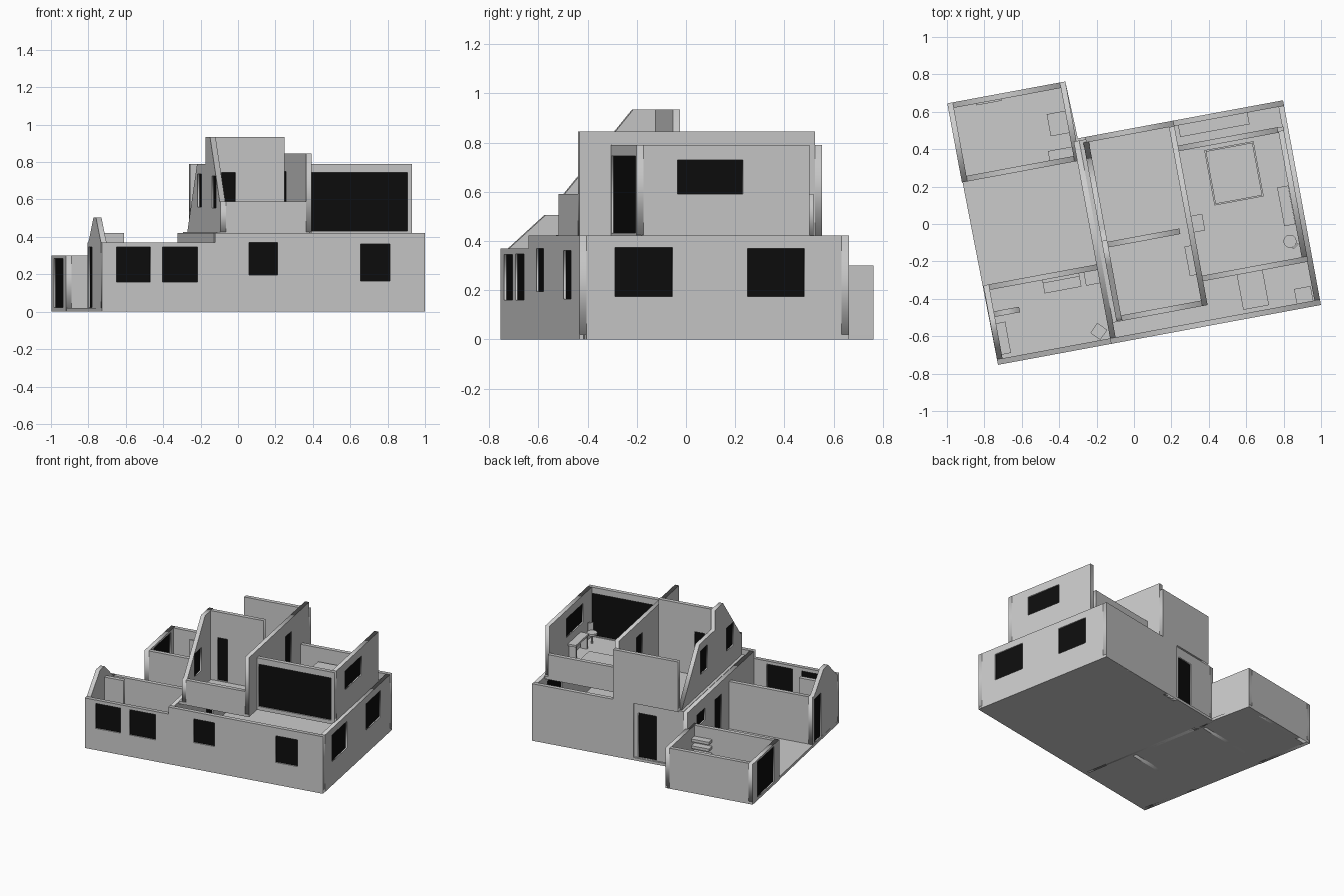
import bpy, bmesh, math
from mathutils import Matrix

if "Cube" in bpy.data.objects:
    bpy.data.objects.remove(bpy.data.objects["Cube"])

# House is laid out in its own (u, v) plan, then turned about z and moved into place
PLACE = Matrix.Translation((-0.727, -0.753, 0)) @ Matrix.Rotation(math.radians(10.5), 4, 'Z')
T = 0.03
black = bpy.data.materials.new("dark_glass")
black.diffuse_color = (0.004, 0.004, 0.004, 1)
black.use_nodes = True
black.node_tree.nodes["Principled BSDF"].inputs["Base Color"].default_value = black.diffuse_color


def add(name, bm, mat=None):
    bmesh.ops.recalc_face_normals(bm, faces=bm.faces)
    me = bpy.data.meshes.new(name)
    bm.to_mesh(me)
    bm.free()
    ob = bpy.data.objects.new(name, me)
    bpy.context.collection.objects.link(ob)
    ob.matrix_world = PLACE
    if mat:
        me.materials.append(mat)
    return ob


def box(name, u0, u1, v0, v1, z0, z1, mat=None, turn=0):
    bm = bmesh.new()
    m = (Matrix.Translation(((u0 + u1) / 2, (v0 + v1) / 2, (z0 + z1) / 2))
         @ Matrix.Rotation(math.radians(turn), 4, 'Z')
         @ Matrix.Diagonal((u1 - u0, v1 - v0, z1 - z0, 1)))
    bmesh.ops.create_cube(bm, size=1, matrix=m)
    return add(name, bm, mat)


def cyl(name, u, v, r, z0, z1, sides=16):
    bm = bmesh.new()
    bmesh.ops.create_cone(bm, cap_ends=True, segments=sides, radius1=r, radius2=r, depth=z1 - z0,
                          matrix=Matrix.Translation((u, v, (z0 + z1) / 2)))
    return add(name, bm)


def prism(name, pts, z0, z1):
    bm = bmesh.new()
    f = bm.faces.new([bm.verts.new((u, v, z0)) for u, v in pts])
    r = bmesh.ops.extrude_face_region(bm, geom=[f])
    bmesh.ops.translate(bm, vec=(0, 0, z1 - z0), verts=[g for g in r['geom'] if isinstance(g, bmesh.types.BMVert)])
    return add(name, bm)


def wall(name, axis, at, profile, holes=()):
    """Wall along u or v; profile is an (along, z) outline, holes are glazed openings."""
    cu = bpy.data.curves.new(name, 'CURVE')
    cu.dimensions, cu.fill_mode, cu.extrude = '2D', 'BOTH', T / 2
    loops = [profile] + [[(a, c), (b, c), (b, d), (a, d)] for a, b, c, d in holes]
    for pts in loops:
        sp = cu.splines.new('POLY')
        sp.points.add(len(pts) - 1)
        for p, (a, z) in zip(sp.points, pts):
            p.co = (a, z, 0, 1)
        sp.use_cyclic_u = True
    tmp = bpy.data.objects.new(name + "_outline", cu)
    bpy.context.collection.objects.link(tmp)
    bpy.context.view_layer.update()
    me = bpy.data.meshes.new_from_object(tmp.evaluated_get(bpy.context.evaluated_depsgraph_get()))
    bpy.data.objects.remove(tmp)
    bm = bmesh.new()
    bm.from_mesh(me)
    bmesh.ops.remove_doubles(bm, verts=bm.verts, dist=1e-5)
    mid = at + T / 2
    for v in bm.verts:
        a, z, n = v.co
        v.co = (a, mid + n, z) if axis == 'u' else (mid + n, a, z)
    add(name, bm)
    for a, b, c, d in holes:
        if axis == 'u':
            box(name + "_glass", a, b, mid - .006, mid + .006, c, d, black)
        else:
            box(name + "_glass", mid - .006, mid + .006, a, b, c, d, black)


def rect(a, b, z0, z1):
    return [(a, z0), (b, z0), (b, z1), (a, z1)]


# Ground slab
prism("ground_slab", [(0, 0), (1.756, 0), (1.756, 1.113), (.64, 1.113), (.63, 1.424), (-.012, 1.424)], 0, .02)

# Ground floor outer walls
wall("front_wall", 'u', 0, [(0, 0), (1.756, 0), (1.756, .422), (.615, .422), (.615, .37), (0, .37)],
     [(.078, .263, .16, .345), (.33, .52, .16, .347), (.80, .955, .195, .37), (1.406, 1.567, .165, .362)])
wall("right_wall", 'v', 1.726, rect(T, 1.083, 0, .422), [(.146, .385, .175, .373), (.695, .93, .175, .37)])
wall("back_wall", 'u', 1.083, rect(1.01, 1.756, 0, .422))
wall("back_entry_wall", 'u', 1.07, rect(.645, 1.01, 0, .422), [(.847, .98, .022, .35)])
wall("middle_wall", 'v', .615, rect(T, 1.1, 0, .422),
     [(.55, .66, .022, .33), (.82, .95, .25, .34)])

# Low front-left room with half-hipped gable
wall("left_room_gable", 'v', 0, [(T, 0), (.432, 0), (.432, .37), (.40, .37), (.25, .505), (.18, .505), (T, .37)],
     [(.29, .40, .022, .345)])
wall("left_room_back_wall", 'u', .402, rect(T, .615, 0, .37))
wall("left_room_partition", 'u', .255, rect(T, .167, .02, .422))

# Rear-left shed
wall("shed_left_wall", 'v', -.012, rect(.994, 1.424, 0, .30), [(1.08, 1.35, .022, .285)])
wall("shed_right_wall", 'v', .60, rect(.994, 1.424, 0, .30))
wall("shed_front_wall", 'u', .994, rect(.018, .60, 0, .30))
wall("shed_back_wall", 'u', 1.394, rect(.018, .60, 0, .30))
box("shed_picture", .14, .28, 1.385, 1.394, .08, .24)

# Upper floor slabs
box("upper_middle_floor", .645, 1.16, .11, 1.10, .405, .425)
box("upper_right_floor", 1.16, 1.731, .24, .975, .405, .425)

# Upper middle rooms
wall("upper_left_wall", 'v', .665,
     [(.115, .42), (1.09, .42), (.80, .79), (.62, .79), (.55, .79), (.55, .935), (.42, .935), (.135, .59), (.115, .59)],
     [(.25, .36, .555, .725), (.67, .78, .56, .735)])
wall("upper_front_low_wall", 'u', .11, rect(.695, 1.13, .42, .59))
wall("upper_tall_partition", 'u', .51, rect(.695, 1.086, .42, .935), [(.745, .82, .43, .745)])
wall("upper_middle_back_wall", 'u', 1.083, rect(.68, 1.16, .42, .79))
wall("upper_dividing_wall", 'v', 1.13, rect(.11, 1.083, .42, .845), [(.70, .80, .43, .75)])

# Upper right room
wall("upper_right_front_wall", 'u', .24, rect(1.16, 1.731, .42, .79), [(1.172, 1.706, .432, .745)])
wall("upper_right_side_wall", 'v', 1.701, rect(.27, .955, .42, .79), [(.41, .68, .59, .73)])
wall("upper_right_back_parapet", 'u', .947, rect(1.16, 1.70, .42, .59))

# Upper furniture
box("bed_base", 1.293, 1.561, .627, .927, .425, .47)
box("bed_mattress", 1.30, 1.554, .634, .92, .47, .50)
box("desk_top", 1.64, 1.70, .45, .66, .52, .535)
for v in (.46, .64):
    box("desk_leg", 1.645, 1.695, v - .008, v + .008, .425, .52)
cyl("stool_post", 1.655, .365, .008, .425, .49, 8)
cyl("stool_seat", 1.655, .365, .035, .49, .505)
box("stool_back", 1.66, 1.70, .33, .34, .50, .56, turn=35)
box("bedside_cabinet", 1.16, 1.22, .505, .595, .425, .52)
box("wall_cabinet", 1.095, 1.13, .28, .44, .425, .56)

# Ground floor furniture
box("table_top", 1.343, 1.483, .05, .24, .15, .165)
for u in (1.353, 1.473):
    for v in (.06, .23):
        box("table_leg", u - .007, u + .007, v - .007, v + .007, .02, .15)
box("corner_cabinet", 1.63, 1.72, .03, .11, .02, .16)
box("rear_counter", 1.18, 1.557, 1.02, 1.083, .02, .20)
box("sofa_seat", .315, .515, .33, .402, .02, .08)
box("sofa_back", .315, .515, .385, .402, .08, .15)
box("side_cabinet", .54, .615, .33, .402, .02, .14)
box("corner_stool", .53, .595, .045, .11, .02, .10, turn=45)
box("left_bench", T, .08, .05, .22, .02, .10)

# Shed furniture
box("shed_cabinet", .50, .60, 1.15, 1.27, .02, .14)
for z in (.10, .15, .20):
    box("shed_shelf", .47, .60, 1.024, 1.075, z, z + .02)
